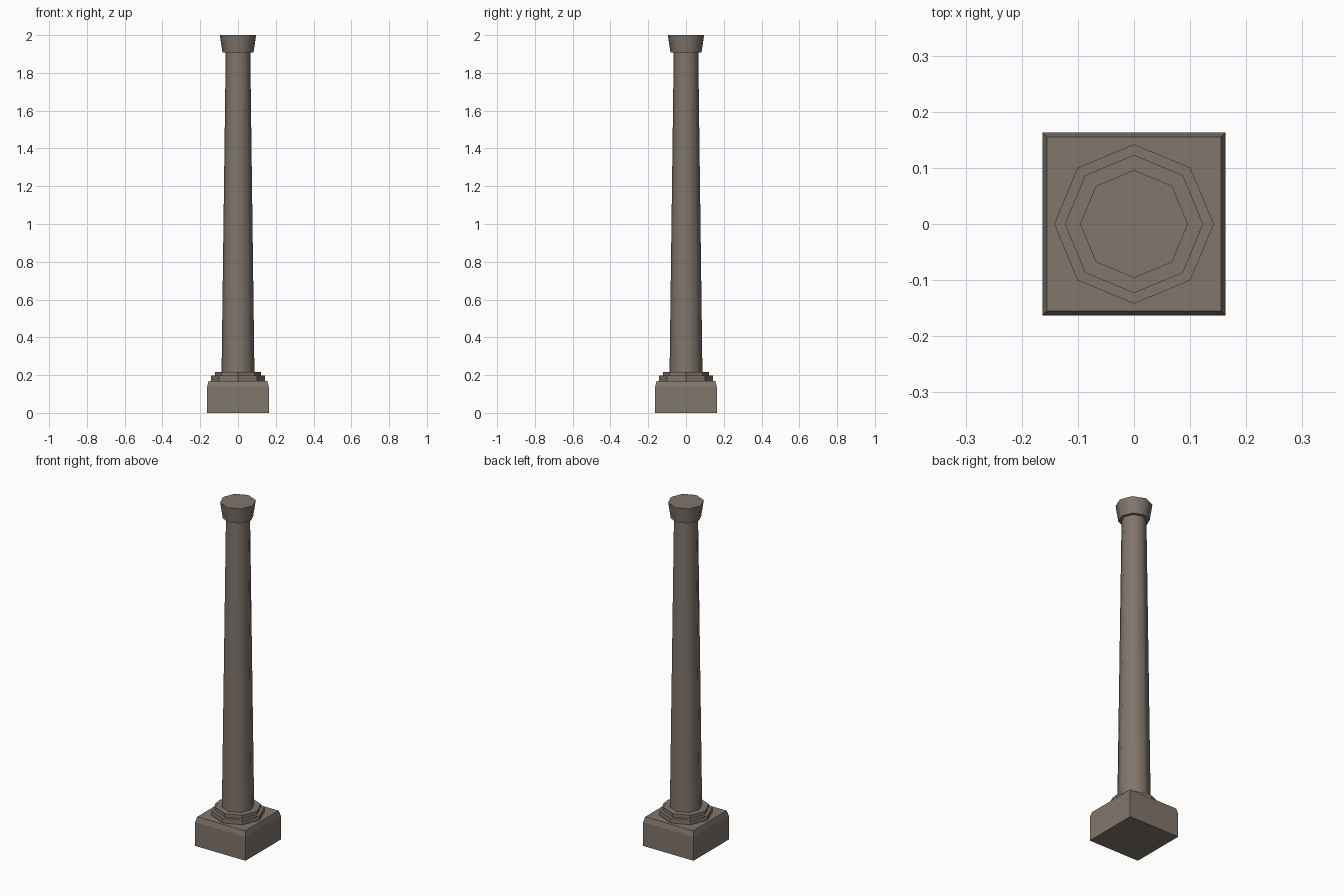
import bpy, bmesh, math

if "Cube" in bpy.data.objects:
    bpy.data.objects.remove(bpy.data.objects["Cube"])

stone = bpy.data.materials.new("stone")
stone.diffuse_color = (0.22, 0.18, 0.15, 1)
stone.use_nodes = True
stone.node_tree.nodes["Principled BSDF"].inputs["Base Color"].default_value = stone.diffuse_color


def prism(name, sections, sides=8, turn=0.0, smooth=False):
    """Stack of (radius, z) polygon sections, capped at both ends."""
    bm = bmesh.new()
    rings = []
    for r, z in sections:
        rings.append([bm.verts.new((r * math.cos(turn + 2 * math.pi * i / sides),
                                    r * math.sin(turn + 2 * math.pi * i / sides), z))
                      for i in range(sides)])
    for a, b in zip(rings, rings[1:]):
        for i in range(sides):
            j = (i + 1) % sides
            bm.faces.new((a[i], a[j], b[j], b[i]))
    bm.faces.new(rings[0][::-1])
    bm.faces.new(rings[-1])
    mesh = bpy.data.meshes.new(name)
    bm.to_mesh(mesh)
    bm.free()
    mesh.materials.append(stone)
    ob = bpy.data.objects.new(name, mesh)
    bpy.context.collection.objects.link(ob)
    if smooth:
        bpy.ops.object.select_all(action='DESELECT')
        ob.select_set(True)
        bpy.context.view_layer.objects.active = ob
        bpy.ops.object.shade_smooth_by_angle(angle=math.radians(50))
    return ob


# Square plinth with a chamfered top edge
d = math.sqrt(2)
prism("plinth", [(0.163 * d, 0), (0.163 * d, 0.14), (0.155 * d, 0.17)],
      sides=4, turn=math.pi / 4)

# Two octagonal base steps
prism("lower_base_ring", [(0.142, 0.17), (0.142, 0.197)])
prism("upper_base_ring", [(0.123, 0.197), (0.123, 0.217)])

# Tapered shaft
prism("shaft", [(0.087, 0.217), (0.065, 1.907)], smooth=True)

# Flared capital
prism("capital", [(0.082, 1.907), (0.096, 2.0)], smooth=True)
